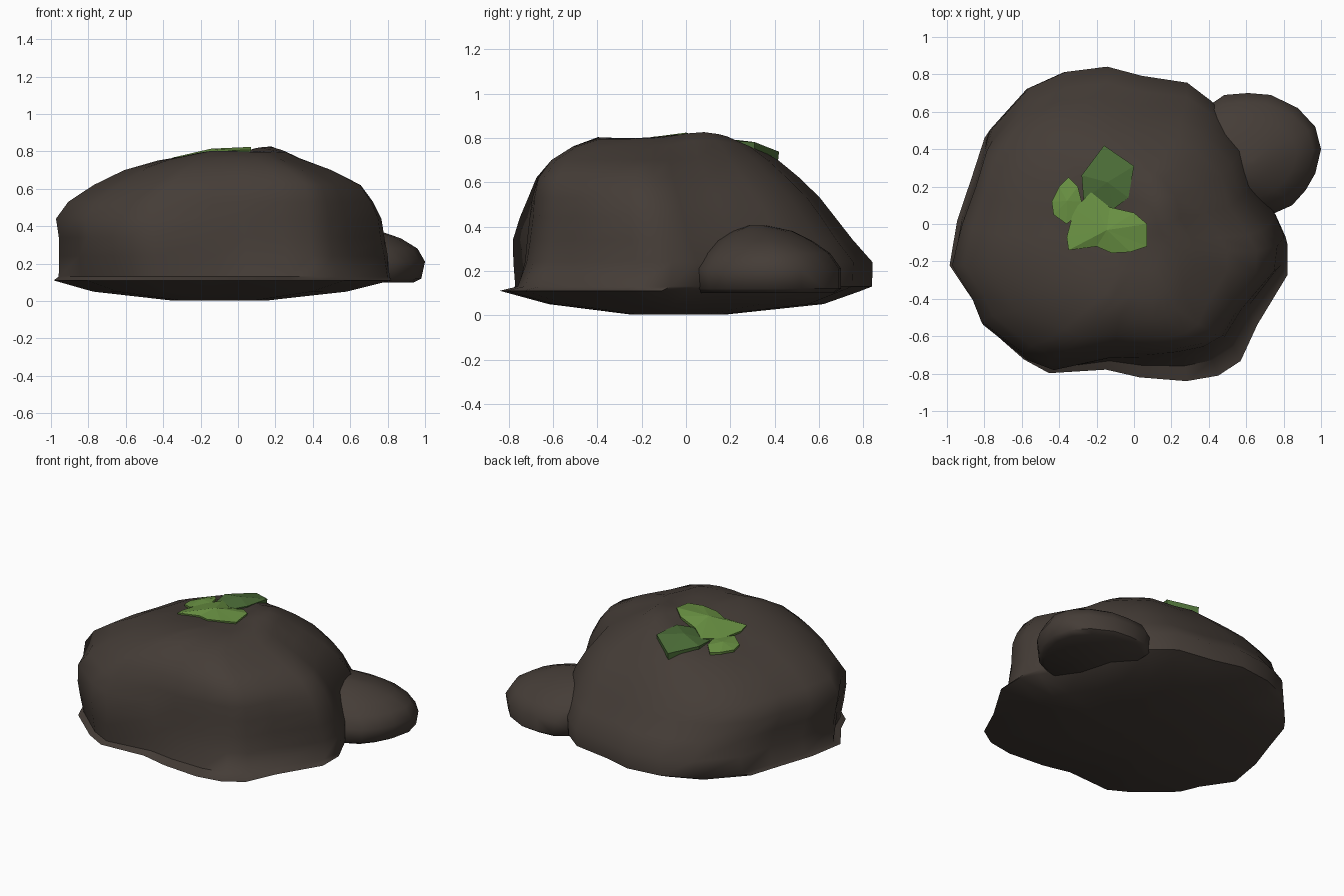
import bpy, bmesh, math
from mathutils import Vector

cube = bpy.data.objects.get("Cube")
if cube:
    bpy.data.objects.remove(cube, do_unlink=True)


def material(name, rgb):
    m = bpy.data.materials.new(name)
    m.use_nodes = True
    m.diffuse_color = (*rgb, 1)
    bsdf = m.node_tree.nodes["Principled BSDF"]
    bsdf.inputs["Base Color"].default_value = (*rgb, 1)
    bsdf.inputs["Roughness"].default_value = 0.9
    return m


STONE = material("brown_stone", (0.059, 0.046, 0.038))
LIGHT = material("light_leaf_green", (0.14, 0.28, 0.055))
DARK = material("dark_leaf_green", (0.07, 0.15, 0.038))


def finish(name, bm, mat):
    bmesh.ops.recalc_face_normals(bm, faces=bm.faces)
    mesh = bpy.data.meshes.new(name)
    bm.to_mesh(mesh)
    bm.free()
    mesh.materials.append(mat)
    ob = bpy.data.objects.new(name, mesh)
    bpy.context.collection.objects.link(ob)
    return ob


def bump(x, y, cx, cy, size):
    return math.exp(-((x - cx) ** 2 + (y - cy) ** 2) / size ** 2)


def stone(name, outline, rings, shape):
    """Stack copies of an outline, each fitted to (z, xmin, xmax, ymin, ymax)."""
    xs, ys = zip(*outline)
    lo, hi = Vector((min(xs), min(ys))), Vector((max(xs), max(ys)))
    bm = bmesh.new()
    loops = []
    for z, x0, x1, y0, y1 in rings:
        loop = []
        for px, py in outline:
            u, v = (px - lo.x) / (hi.x - lo.x), (py - lo.y) / (hi.y - lo.y)
            p = Vector((x0 + u * (x1 - x0), y0 + v * (y1 - y0), z))
            loop.append(bm.verts.new(shape(p)))
        loops.append(loop)
    count = len(outline)
    for a, b in zip(loops, loops[1:]):
        for i in range(count):
            j = (i + 1) % count
            bm.faces.new((a[i], a[j], b[j], b[i]))
    for loop in (loops[0], loops[-1]):
        mid = sum((v.co for v in loop), Vector()) / count
        pole = bm.verts.new(mid)
        for i in range(count):
            bm.faces.new((loop[i], loop[(i + 1) % count], pole))
    ob = finish(name, bm, STONE)
    bpy.context.view_layer.objects.active = ob
    ob.select_set(True)
    bpy.ops.object.shade_smooth_by_angle(angle=math.radians(55))
    ob.select_set(False)
    return ob


# Lobes of the large stone: direction in degrees, swell, tightness, height, reach
LOBES = [
    (-55, -0.12, 4, 0.32, 0.25),   # low shelf at the front corner
    (-140, 0.05, 6, 0.35, 0.16),   # bulging left front
    (-140, -0.03, 6, 0.10, 0.06),  # undercut below it
    (-97, 0.04, 12, 0.62, 0.25),   # full brow at the front
    (140, 0.04, 6, 0.50, 0.20),    # left back shoulder
    (40, 0.05, 6, 0.48, 0.18)]     # shoulder above the small stone


def main_shape(p):
    x, y, z = p
    ang = math.atan2(y, x + 0.08)
    k = 1
    for deg, swell, tight, height, reach in LOBES:
        facing = max(0, math.cos(ang - math.radians(deg))) ** tight
        if z > 0.12 or height < 0.2:
            k += swell * facing * math.exp(-((z - height) / reach) ** 2)
    x, y = (x + 0.08) * k - 0.08, y * k
    # Two peaks and a hollow on the crown
    if z > 0.65:
        z += 0.035 * bump(x, y, 0.18, 0.08, 0.17) + 0.01 * bump(x, y, -0.1, -0.38, 0.15)
        z -= 0.05 * bump(x, y, -0.22, 0.05, 0.25)
    return Vector((x, y, z))


main_outline = [
    (0.82, -0.25), (0.82, -0.08), (0.76, 0.04), (0.62, 0.25), (0.56, 0.47),
    (0.40, 0.65), (0.27, 0.75), (0.02, 0.79), (-0.17, 0.84), (-0.40, 0.81),
    (-0.60, 0.72), (-0.80, 0.50), (-0.87, 0.28), (-0.95, 0.05), (-1.0, -0.20),
    (-0.88, -0.40), (-0.83, -0.53), (-0.60, -0.73), (-0.46, -0.80),
    (-0.15, -0.77), (0.03, -0.81), (0.28, -0.83), (0.45, -0.80),
    (0.57, -0.72), (0.66, -0.52)]
main_rings = [
    (0.003, -0.36, 0.16, -0.25, 0.18), (0.05, -0.78, 0.58, -0.62, 0.62),
    (0.11, -1.0, 0.82, -0.84, 0.79), (0.13, -0.965, 0.82, -0.81, 0.84),
    (0.24, -0.945, 0.815, -0.80, 0.84), (0.34, -0.935, 0.80, -0.79, 0.75),
    (0.44, -0.955, 0.78, -0.755, 0.67), (0.53, -0.90, 0.73, -0.72, 0.60),
    (0.62, -0.77, 0.66, -0.68, 0.51), (0.70, -0.61, 0.50, -0.61, 0.42),
    (0.76, -0.43, 0.33, -0.51, 0.33), (0.795, -0.26, 0.25, -0.40, 0.22),
    (0.80, -0.15, 0.16, -0.25, 0.13)]
main = stone("large_stone", main_outline, main_rings, main_shape)

# Small stone against the side
side_outline = [
    (0.40, 0.62), (0.50, 0.69), (0.62, 0.70), (0.74, 0.69), (0.88, 0.62),
    (0.97, 0.52), (1.0, 0.40), (0.97, 0.27), (0.92, 0.18), (0.85, 0.10),
    (0.72, 0.04), (0.50, 0.08), (0.40, 0.30)]
side_rings = [
    (0.10, 0.42, 0.94, 0.07, 0.67), (0.12, 0.40, 0.98, 0.045, 0.70),
    (0.21, 0.38, 1.0, 0.04, 0.70), (0.28, 0.38, 0.96, 0.09, 0.65),
    (0.335, 0.40, 0.87, 0.14, 0.57), (0.38, 0.43, 0.74, 0.21, 0.48),
    (0.405, 0.48, 0.64, 0.28, 0.36)]
stone("small_stone", side_outline, side_rings, lambda p: p)


# Faceted leaves laid over the crown
def leaf(name, outline, mat, lift, ridge, tilt):
    def ground(x, y):
        return main.ray_cast(Vector((x, y, 3)), Vector((0, 0, -1)))[1].z

    bm = bmesh.new()
    cx = sum(p[0] for p in outline) / len(outline)
    cy = sum(p[1] for p in outline) / len(outline)
    top, low = [], []
    for x, y in outline:
        z = ground(x, y)
        rise = max(0.008, lift + tilt * (y - cy))
        top.append(bm.verts.new((x, y, z + rise)))
        low.append(bm.verts.new((cx + (x - cx) * 0.96, cy + (y - cy) * 0.96, z - 0.02)))
    crest = bm.verts.new((cx, cy, ground(cx, cy) + lift + ridge))
    n = len(outline)
    for i in range(n):
        j = (i + 1) % n
        bm.faces.new((top[i], top[j], crest))
        bm.faces.new((low[i], low[j], top[j], top[i]))
    bm.faces.new(low)
    return finish(name, bm, mat)


bpy.context.view_layer.update()
leaf("front_leaf", [
    (-0.23, 0.17), (-0.13, 0.09), (0.0, 0.06), (0.07, 0.0), (0.07, -0.12),
    (-0.02, -0.15), (-0.12, -0.155), (-0.20, -0.12), (-0.35, -0.14),
    (-0.36, -0.07), (-0.32, 0.08)], LIGHT, 0.014, 0.04, 0.03)
leaf("back_leaf", [
    (-0.16, 0.42), (0.0, 0.31), (-0.03, 0.14), (-0.11, 0.08), (-0.27, 0.13),
    (-0.28, 0.26)], DARK, 0.018, 0.015, 0.15)
leaf("small_leaf", [
    (-0.35, 0.25), (-0.30, 0.20), (-0.28, 0.12), (-0.31, 0.04), (-0.36, 0.0),
    (-0.43, 0.05), (-0.44, 0.12), (-0.40, 0.20)], LIGHT, 0.016, 0.014, 0.0)
